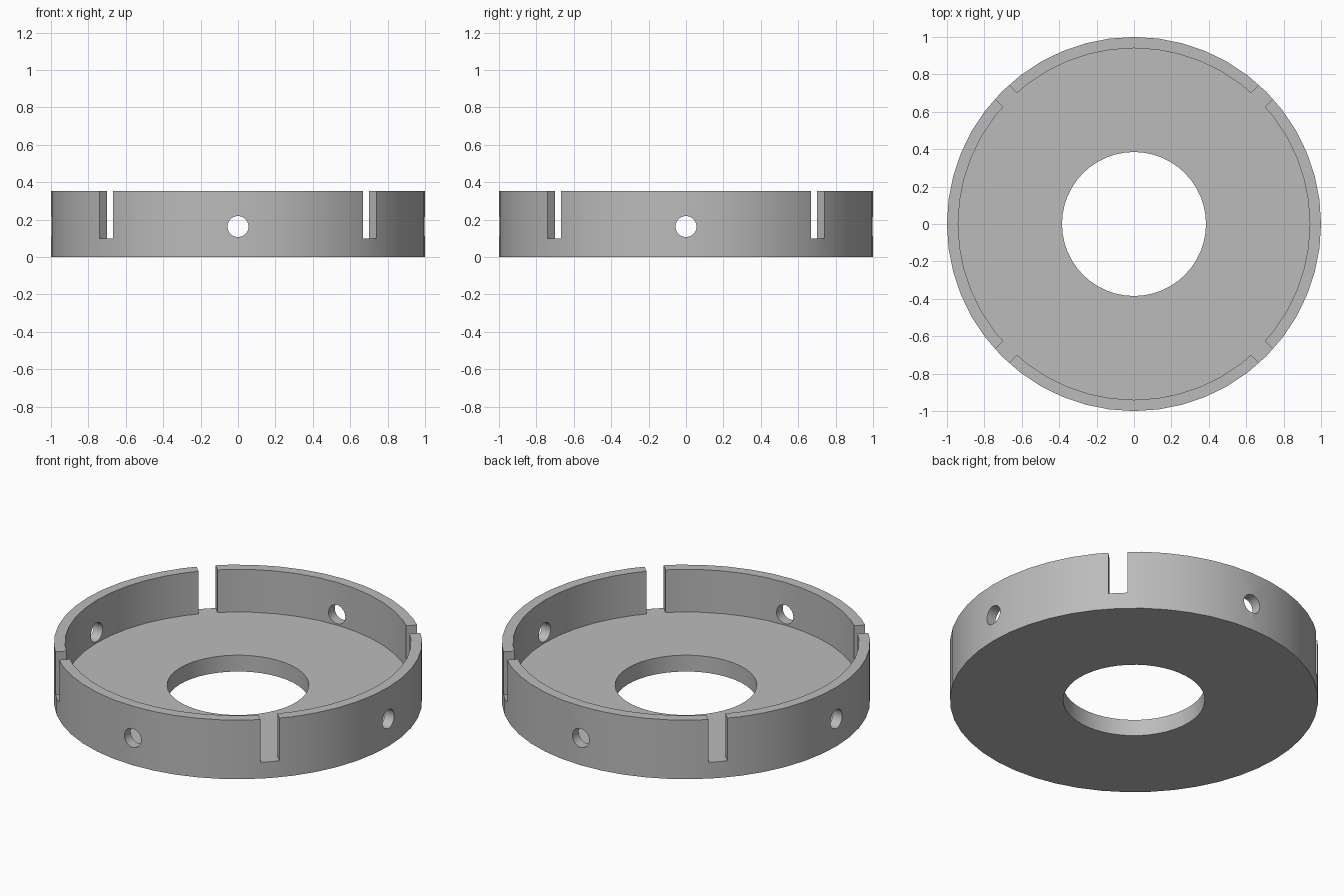
import bpy, bmesh, math
from mathutils import Matrix

if "Cube" in bpy.data.objects:
    bpy.data.objects.remove(bpy.data.objects["Cube"], do_unlink=True)

SEGMENTS = 48
OUTER, INNER, BORE = 1.0, 0.94, 0.385
HEIGHT, FLOOR = 0.354, 0.098
SLOT_WIDTH = 0.105
PIN_RADIUS, PIN_Z = 0.056, 0.163

grey = bpy.data.materials.new("plain grey")
grey.use_nodes = True
colour = (0.5, 0.5, 0.5, 1)
grey.diffuse_color = colour
grey.node_tree.nodes["Principled BSDF"].inputs["Base Color"].default_value = colour


def add_object(name, bm):
    bmesh.ops.recalc_face_normals(bm, faces=bm.faces)
    mesh = bpy.data.meshes.new(name)
    bm.to_mesh(mesh)
    bm.free()
    mesh.materials.append(grey)
    obj = bpy.data.objects.new(name, mesh)
    bpy.context.collection.objects.link(obj)
    return obj


def lathe(name, profile):
    """Spin a closed (radius, z) profile into a ring."""
    bm = bmesh.new()
    rings = []
    for i in range(SEGMENTS):
        a = math.tau * i / SEGMENTS
        rings.append([bm.verts.new((r * math.cos(a), r * math.sin(a), z)) for r, z in profile])
    for i, ring in enumerate(rings):
        following = rings[(i + 1) % SEGMENTS]
        for j in range(len(profile)):
            k = (j + 1) % len(profile)
            bm.faces.new((ring[j], following[j], following[k], ring[k]))
    return add_object(name, bm)


def cut(target, cutter):
    cutter.hide_render = True
    mod = target.modifiers.new("cut", "BOOLEAN")
    mod.operation = "DIFFERENCE"
    mod.solver = "EXACT"
    mod.object = cutter
    bpy.ops.object.select_all(action="DESELECT")
    bpy.context.view_layer.objects.active = target
    target.select_set(True)
    bpy.ops.object.modifier_apply(modifier=mod.name)
    bpy.data.objects.remove(cutter, do_unlink=True)


# Shallow dish with a central bore and an upright rim
dish = lathe("slotted_dish", [(BORE, 0), (OUTER, 0), (OUTER, HEIGHT),
                              (INNER, HEIGHT), (INNER, FLOOR), (BORE, FLOOR)])

# Four diagonal slots through the rim, down to the floor
bm = bmesh.new()
for i in range(4):
    turn = Matrix.Rotation(math.radians(45 + 90 * i), 4, "Z")
    place = Matrix.Translation((0.97, 0, FLOOR + 0.2))
    size = Matrix.Diagonal((0.2, SLOT_WIDTH, 0.4, 1))
    bmesh.ops.create_cube(bm, size=1, matrix=turn @ place @ size)
cut(dish, add_object("slot_cutter", bm))

# Four round pin holes through the middle of each rim section
bm = bmesh.new()
for i in range(4):
    turn = Matrix.Rotation(math.radians(90 * i), 4, "Z")
    place = Matrix.Translation((0.97, 0, PIN_Z)) @ Matrix.Rotation(math.radians(90), 4, "Y")
    bmesh.ops.create_cone(bm, cap_ends=True, segments=32, radius1=PIN_RADIUS,
                          radius2=PIN_RADIUS, depth=0.2, matrix=turn @ place)
cut(dish, add_object("pin_hole_cutter", bm))

# Smooth round walls, crisp corners
bpy.ops.object.shade_smooth_by_angle(angle=math.radians(30))
